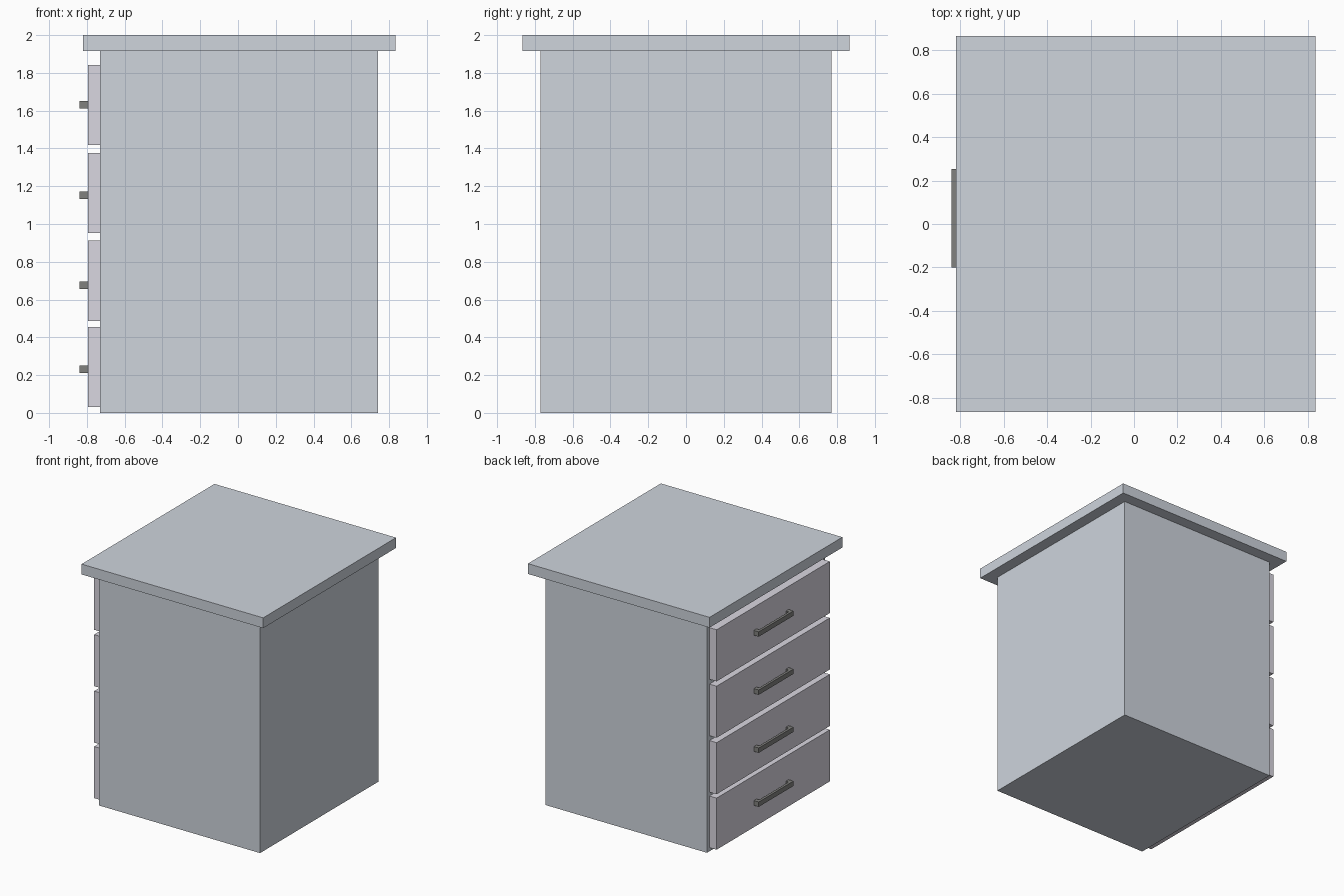
import bpy
import bmesh

if "Cube" in bpy.data.objects:
    bpy.data.objects.remove(bpy.data.objects["Cube"])


def material(name, color):
    mat = bpy.data.materials.new(name)
    mat.diffuse_color = (*color, 1)
    mat.use_nodes = True
    mat.node_tree.nodes["Principled BSDF"].inputs["Base Color"].default_value = mat.diffuse_color
    return mat


def prism(name, outline, z0, z1, mat=None):
    """Extrude an xy outline from z0 up to z1."""
    bm = bmesh.new()
    face = bm.faces.new([bm.verts.new((x, y, z0)) for x, y in outline])
    ext = bmesh.ops.extrude_face_region(bm, geom=[face])
    for v in ext["geom"]:
        if isinstance(v, bmesh.types.BMVert):
            v.co.z = z1
    if face.is_valid and len(face.edges[0].link_faces) < 2:
        bm.faces.new([v for v in bm.verts if v.co.z == z0])
    bmesh.ops.recalc_face_normals(bm, faces=bm.faces)
    mesh = bpy.data.meshes.new(name)
    bm.to_mesh(mesh)
    bm.free()
    obj = bpy.data.objects.new(name, mesh)
    bpy.context.collection.objects.link(obj)
    if mat:
        mesh.materials.append(mat)
    return obj


def box(name, x0, x1, y0, y1, z0, z1, mat=None):
    return prism(name, [(x0, y0), (x1, y0), (x1, y1), (x0, y1)], z0, z1, mat)


body_mat = material("cabinet_blue_grey", (0.62, 0.66, 0.72))
drawer_mat = material("drawer_pale_lilac", (0.70, 0.68, 0.75))
handle_mat = material("handle_dark_grey", (0.22, 0.22, 0.21))

# Cabinet carcass and overhanging top
box("cabinet_body", -0.73, 0.74, -0.77, 0.77, 0.0, 1.915, body_mat)
box("cabinet_top", -0.82, 0.835, -0.865, 0.865, 1.915, 2.0, body_mat)

# U-shaped pull: two legs joined by a thin bar, seen from above
BACK, INNER, OUTER = -0.795, -0.82, -0.84
LO, HI, LEG = -0.20, 0.253, 0.035
pull = [(BACK, LO), (BACK, LO + LEG), (INNER, LO + LEG), (INNER, HI - LEG),
        (BACK, HI - LEG), (BACK, HI), (OUTER, HI), (OUTER, LO)]

# Four drawers on the -x side, each with its own pull
levels = [(0.03, 0.23), (0.487, 0.675), (0.952, 1.153), (1.417, 1.632)]
for i, (bottom, mid) in enumerate(levels, 1):
    box(f"drawer_front_{i}", BACK, -0.73, -0.737, 0.737,
        bottom, bottom + 0.425, drawer_mat)
    prism(f"drawer_handle_{i}", pull, mid - 0.02, mid + 0.02, handle_mat)
